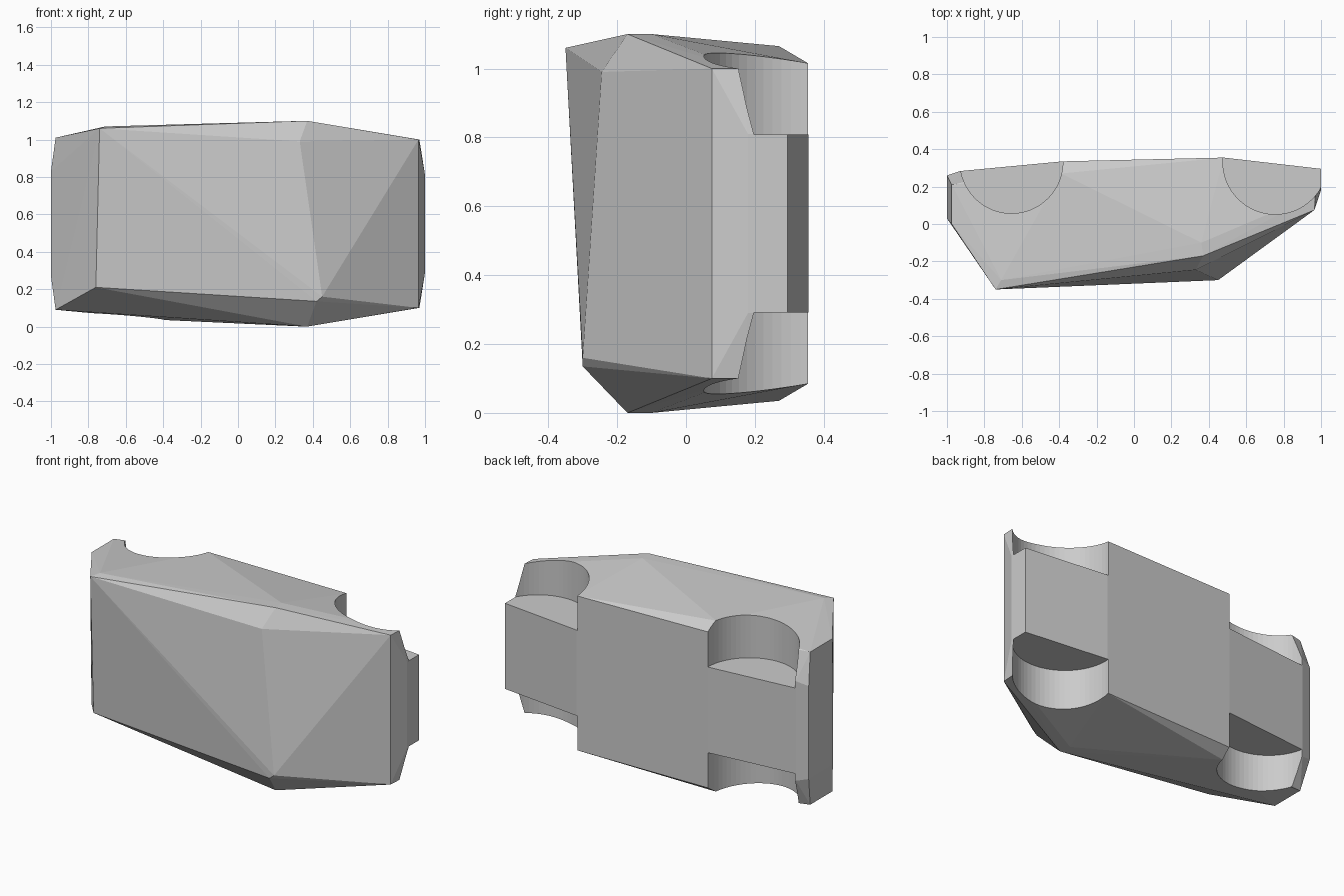
import bpy, bmesh

if "Cube" in bpy.data.objects:
    bpy.data.objects.remove(bpy.data.objects["Cube"])

MID = 0.55  # symmetry height of the body

# points mirrored about z = MID: (x, y, half width)
paired = [
    (0.37, -0.17, 0.55), (0.36, -0.10, 0.55),      # widest shoulder
    (0.965, 0.075, 0.45), (0.97, 0.16, 0.45),      # rear corners
    (1.0, 0.18, 0.26), (1.0, 0.295, 0.26),         # rear bumper
    (0.48, 0.355, 0.465), (-0.38, 0.335, 0.47),    # underside
    (-0.39, 0.27, 0.515),                          # sill crease
    (-0.93, 0.283, 0.30), (-1.0, 0.26, 0.28),      # front underside
    (-1.0, 0.03, 0.28), (-0.975, 0.21, 0.46), (-0.975, 0.0, 0.46),  # nose
]
# uneven roof points: (x, y, z)
roof = [
    (-0.74, -0.35, 1.06), (-0.71, -0.30, 1.07), (0.33, -0.245, 0.99),
    (0.45, -0.30, 0.16), (0.42, -0.30, 0.135), (-0.76, -0.29, 0.21),
    (-0.38, -0.22, 0.13),
]
pts = [(x, y, MID + s * h) for x, y, h in paired for s in (1, -1)] + roof

# faceted body shell
bm = bmesh.new()
for p in pts:
    bm.verts.new(p)
res = bmesh.ops.convex_hull(bm, input=bm.verts[:])
junk = {v for v in res["geom_interior"] + res["geom_unused"]
        if isinstance(v, bmesh.types.BMVert)}
bmesh.ops.delete(bm, geom=list(junk), context='VERTS')
bmesh.ops.recalc_face_normals(bm, faces=bm.faces[:])
mesh = bpy.data.meshes.new("body_shell")
bm.to_mesh(mesh)
bm.free()
body = bpy.data.objects.new("body_shell", mesh)
bpy.context.collection.objects.link(body)

# four round wheel wells cut from both sides
for cx, r in ((0.755, 0.28), (-0.655, 0.275)):
    for s in (1, -1):
        bpy.ops.mesh.primitive_cylinder_add(
            vertices=64, radius=r, depth=0.6,
            location=(cx, 0.332, MID + s * (0.258 + 0.3)))
        cutter = bpy.context.object
        cutter.name = "wheel_well_cutter"
        cutter.hide_render = True
        mod = body.modifiers.new("wheel_well", 'BOOLEAN')
        mod.operation = 'DIFFERENCE'
        mod.solver = 'EXACT'
        mod.object = cutter
        bpy.context.view_layer.objects.active = body
        bpy.ops.object.modifier_apply(modifier=mod.name)
        bpy.data.objects.remove(cutter, do_unlink=True)
